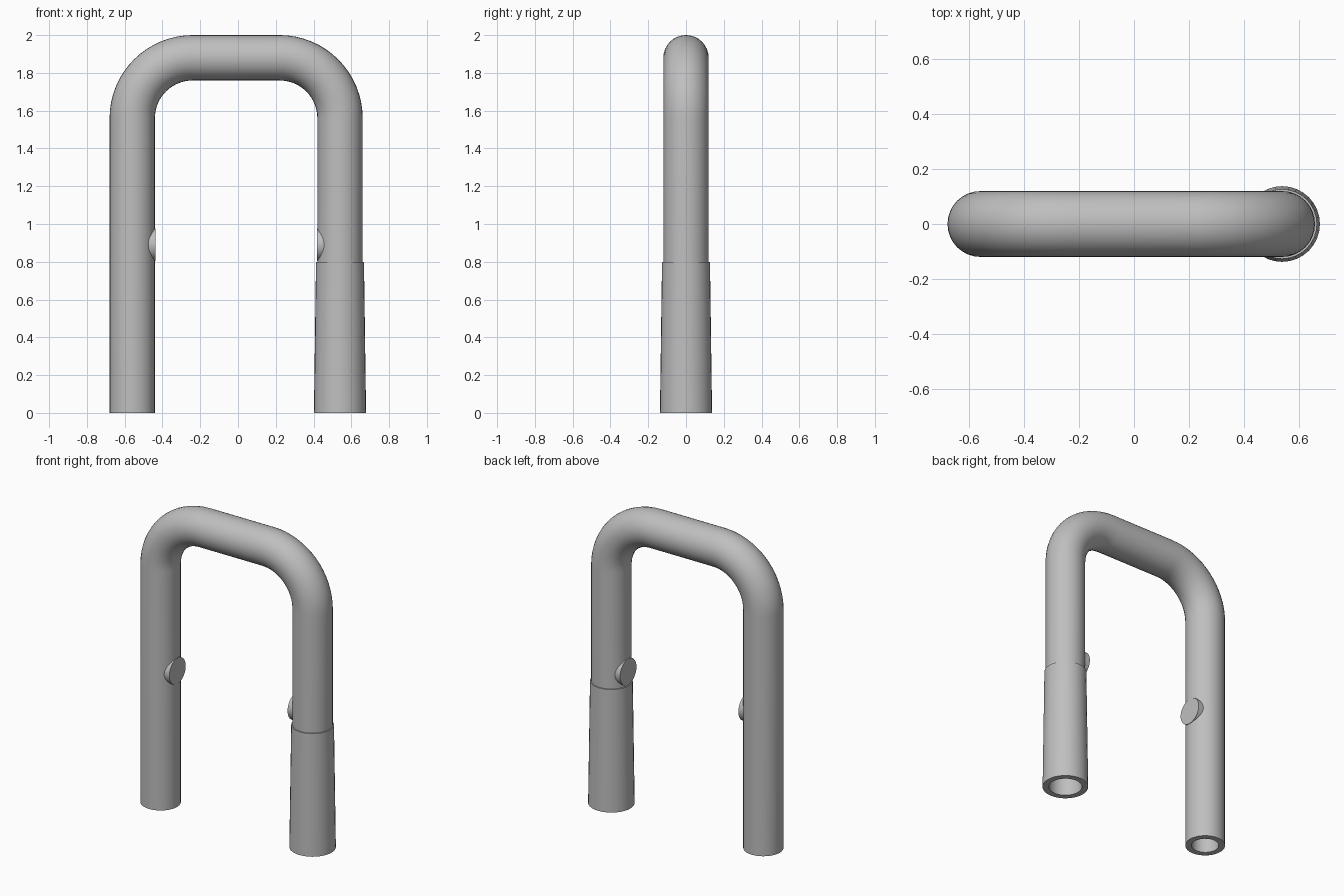
import bpy, bmesh, math
from mathutils import Vector

cube = bpy.data.objects.get("Cube")
if cube:
    bpy.data.objects.remove(cube, do_unlink=True)

SIDES = 32
LEFT_X, RIGHT_X = 0.54, -0.56   # leg axes
PIPE_R, BORE_R = 0.12, 0.082
BEND_R, TOP_Z = 0.32, 1.88
SLEEVE_TOP = 0.8

grey = bpy.data.materials.new("grey_metal")
grey.use_nodes = True
grey.diffuse_color = (0.52, 0.52, 0.52, 1)
grey.node_tree.nodes["Principled BSDF"].inputs["Base Color"].default_value = grey.diffuse_color


def finish(name, bm):
    bmesh.ops.recalc_face_normals(bm, faces=bm.faces)
    mesh = bpy.data.meshes.new(name)
    bm.to_mesh(mesh)
    bm.free()
    mesh.materials.append(grey)
    obj = bpy.data.objects.new(name, mesh)
    bpy.context.collection.objects.link(obj)
    bpy.ops.object.select_all(action='DESELECT')
    obj.select_set(True)
    bpy.context.view_layer.objects.active = obj
    bpy.ops.object.shade_smooth_by_angle(angle=math.radians(35))
    return obj


def hollow_tube(name, stations):
    """Loft a tube from (centre, in-plane normal, outer radius, inner radius)."""
    bm = bmesh.new()

    def ring(centre, normal, radius):
        angles = [math.tau * i / SIDES for i in range(SIDES)]
        return [bm.verts.new(centre + radius * (math.cos(a) * normal
                + math.sin(a) * Vector((0, 1, 0)))) for a in angles]

    outer = [ring(c, n, ro) for c, n, ro, ri in stations]
    inner = [ring(c, n, ri) for c, n, ro, ri in stations]
    loop = outer + inner[::-1]
    for a, b in zip(loop, loop[1:] + loop[:1]):
        for i in range(SIDES):
            j = (i + 1) % SIDES
            bm.faces.new((a[i], a[j], b[j], b[i]))
    return finish(name, bm)


# Bent pipe: right leg, two quarter bends, short left leg
path = [(Vector((RIGHT_X, 0, 0)), math.pi)]
for x, start in ((RIGHT_X + BEND_R, math.pi), (LEFT_X - BEND_R, math.pi / 2)):
    centre = Vector((x, 0, TOP_Z - BEND_R))
    for i in range(17):
        a = start - math.pi / 2 * i / 16
        path.append((centre + BEND_R * Vector((math.cos(a), 0, math.sin(a))), a))
path.append((Vector((LEFT_X, 0, SLEEVE_TOP - 0.01)), 0))
hollow_tube("bent_pipe", [(p, Vector((math.cos(a), 0, math.sin(a))), PIPE_R, BORE_R)
                          for p, a in path])

# Tapered sleeve at the foot of the left leg
side = Vector((1, 0, 0))
hollow_tube("left_leg_sleeve", [
    (Vector((LEFT_X, 0, 0)), side, 0.138, 0.1),
    (Vector((LEFT_X, 0, SLEEVE_TOP)), side, 0.127, 0.09)])

# Flat-ended round stubs on the inner side of each leg
for name, x, way in (("right_leg_stub", RIGHT_X, 1), ("left_leg_stub", LEFT_X, -1)):
    bm = bmesh.new()
    bmesh.ops.create_cone(bm, cap_ends=True, segments=SIDES, radius1=0.085,
                          radius2=0.085, depth=0.042)
    stub = finish(name, bm)
    stub.rotation_euler.y = math.pi / 2
    stub.location = (x + way * 0.101, 0, 0.89)
